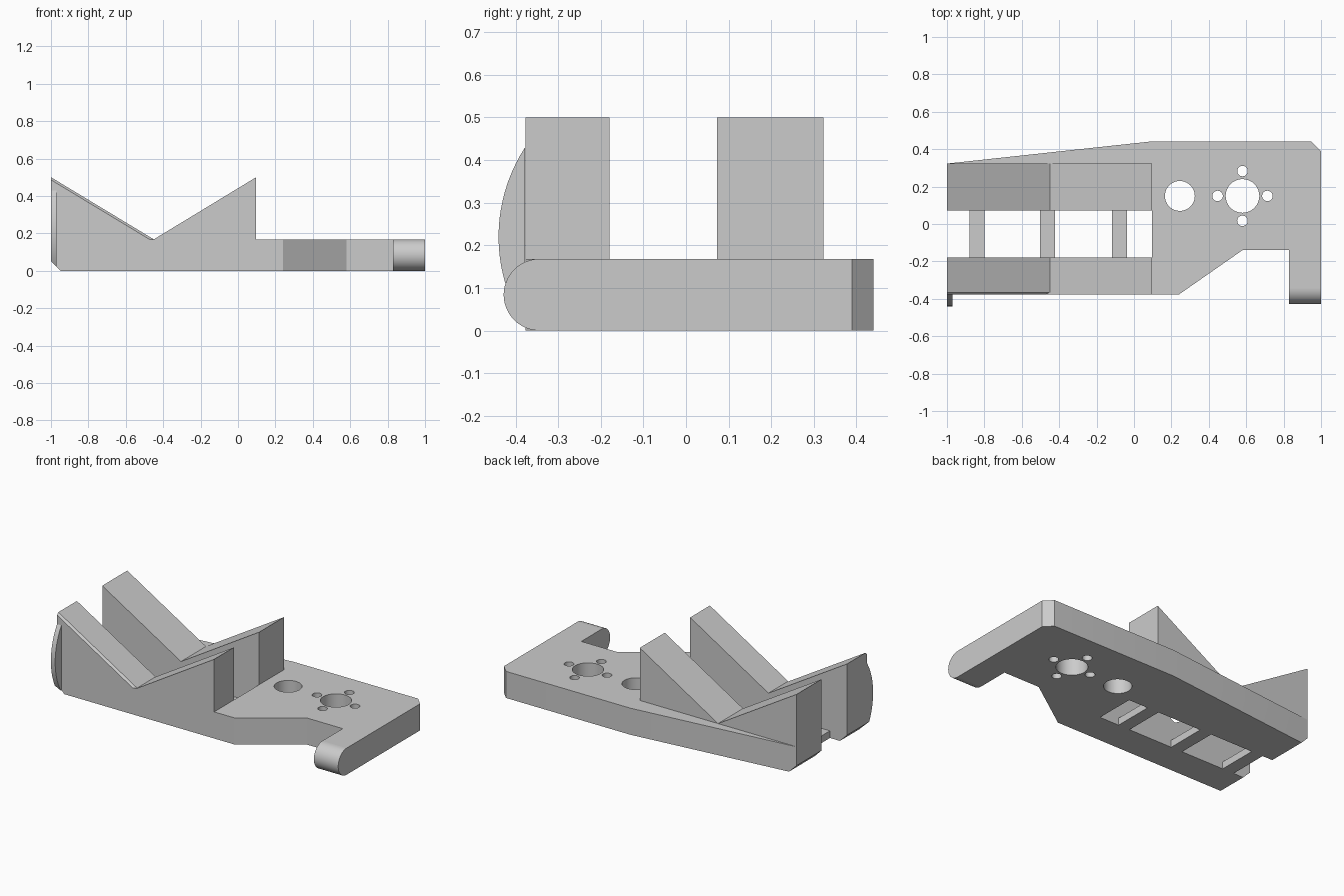
import bpy, bmesh, math
from mathutils import Vector

if "Cube" in bpy.data.objects:
    bpy.data.objects.remove(bpy.data.objects["Cube"], do_unlink=True)

grey = bpy.data.materials.new("plain grey")
grey.use_nodes = True
colour = (0.6, 0.6, 0.6, 1)
grey.diffuse_color = colour
grey.node_tree.nodes["Principled BSDF"].inputs["Base Color"].default_value = colour

THICK = 0.168
FRONT = -0.377
SLOT = (-0.18, 0.073)


def prism(name, profile, axis, lo, hi, bevel_test=None):
    """Extrude a closed 2D profile along the named axis from lo to hi."""
    place = {"x": lambda a, b, t: (t, a, b),
             "y": lambda a, b, t: (a, t, b),
             "z": lambda a, b, t: (a, b, t)}[axis]
    bm = bmesh.new()
    face = bm.faces.new([bm.verts.new(place(a, b, lo)) for a, b in profile])
    out = bmesh.ops.extrude_face_region(bm, geom=[face], use_keep_orig=True)
    verts = [g for g in out["geom"] if isinstance(g, bmesh.types.BMVert)]
    shift = Vector(place(0, 0, hi - lo))
    bmesh.ops.translate(bm, verts=verts, vec=shift)
    bmesh.ops.recalc_face_normals(bm, faces=bm.faces)
    if bevel_test:
        edges = [e for e in bm.edges if bevel_test(e)]
        bmesh.ops.bevel(bm, geom=edges, offset=0.012, segments=1, affect="EDGES")
    mesh = bpy.data.meshes.new(name)
    bm.to_mesh(mesh)
    bm.free()
    mesh.materials.append(grey)
    obj = bpy.data.objects.new(name, mesh)
    bpy.context.collection.objects.link(obj)
    return obj


def arc(cx, cy, r, start, end, steps):
    angles = [math.radians(start + (end - start) * i / steps) for i in range(steps + 1)]
    return [(cx + r * math.cos(a), cy + r * math.sin(a)) for a in angles]


def cut(obj, cutter):
    mod = obj.modifiers.new("cut", "BOOLEAN")
    mod.operation = "DIFFERENCE"
    mod.solver = "EXACT"
    mod.object = cutter
    bpy.context.view_layer.objects.active = obj
    bpy.ops.object.modifier_apply(modifier=mod.name)


def remove(obj):
    bpy.data.objects.remove(obj, do_unlink=True)


def smooth(obj):
    bpy.ops.object.select_all(action="DESELECT")
    obj.select_set(True)
    bpy.context.view_layer.objects.active = obj
    bpy.ops.object.shade_smooth_by_angle(angle=math.radians(30))


# Base plate with an open slot running in from the end
finger_r = THICK / 2
finger_y = -0.428 + finger_r
outline = [(-1, 0.323), (0.08, 0.44), (0.95, 0.44), (1, 0.39),
           (1, finger_y), (0.83, finger_y), (0.83, -0.14), (0.58, -0.14),
           (0.24, FRONT), (-1, FRONT), (-1, SLOT[0]), (0.097, SLOT[0]),
           (0.097, SLOT[1]), (-1, SLOT[1])]
plate = prism("base_plate", outline, "z", 0, THICK)

# Round holes: pivot bore, motor bore and its four screw holes
holes = [(0.245, 0.15, 0.08), (0.58, 0.15, 0.09)]
for i in range(4):
    a = i * math.pi / 2
    holes.append((0.58 + 0.133 * math.cos(a), 0.15 + 0.133 * math.sin(a), 0.028))
for x, y, r in holes:
    cutter = prism("hole_cutter", arc(x, y, r, 0, 360, 40)[:-1], "z", -0.1, 0.3)
    cut(plate, cutter)
    remove(cutter)

# Curved fin on the front corner
fin = prism("curved_fin", arc(-0.055, 0.22, 0.385, 147, 213, 20), "x", -1, -0.97)

# Chamfer under the slotted end
wedge = prism("chamfer_cutter", [(-1.1, -0.1), (-0.85, -0.1), (-1.1, 0.15)], "y", -0.6, 0.6)
for part in (plate, fin):
    cut(part, wedge)
    smooth(part)
remove(wedge)

# Rounded finger end
smooth(prism("finger_tip", arc(finger_y, finger_r, finger_r, 90, 270, 24), "x", 0.83, 1))


def outer_slope(edge):
    a, b = (v.co for v in edge.verts)
    return max(a.y, b.y) < FRONT + 0.001 and abs(a.x - b.x) > 0.1 and abs(a.z - b.z) > 0.1


# Two rows of facing wedges that form the cradle
slopes = {"outer": [(-1, THICK), (-0.45, THICK), (-1, 0.5)],
          "inner": [(-0.45, THICK), (0.097, THICK), (0.097, 0.5)]}
rows = {"front": (FRONT, SLOT[0]), "back": (SLOT[1], 0.323)}
for row, (lo, hi) in rows.items():
    for side, profile in slopes.items():
        test = outer_slope if (row, side) == ("front", "outer") else None
        prism(f"{row}_{side}_wedge", profile, "y", lo, hi, test)

# Low bridges across the slot
for i, x in enumerate((-0.88, -0.503, -0.118)):
    prism(f"slot_bridge_{i + 1}", [(x, 0), (x + 0.08, 0), (x + 0.08, 0.045), (x, 0.045)],
          "y", *SLOT)
